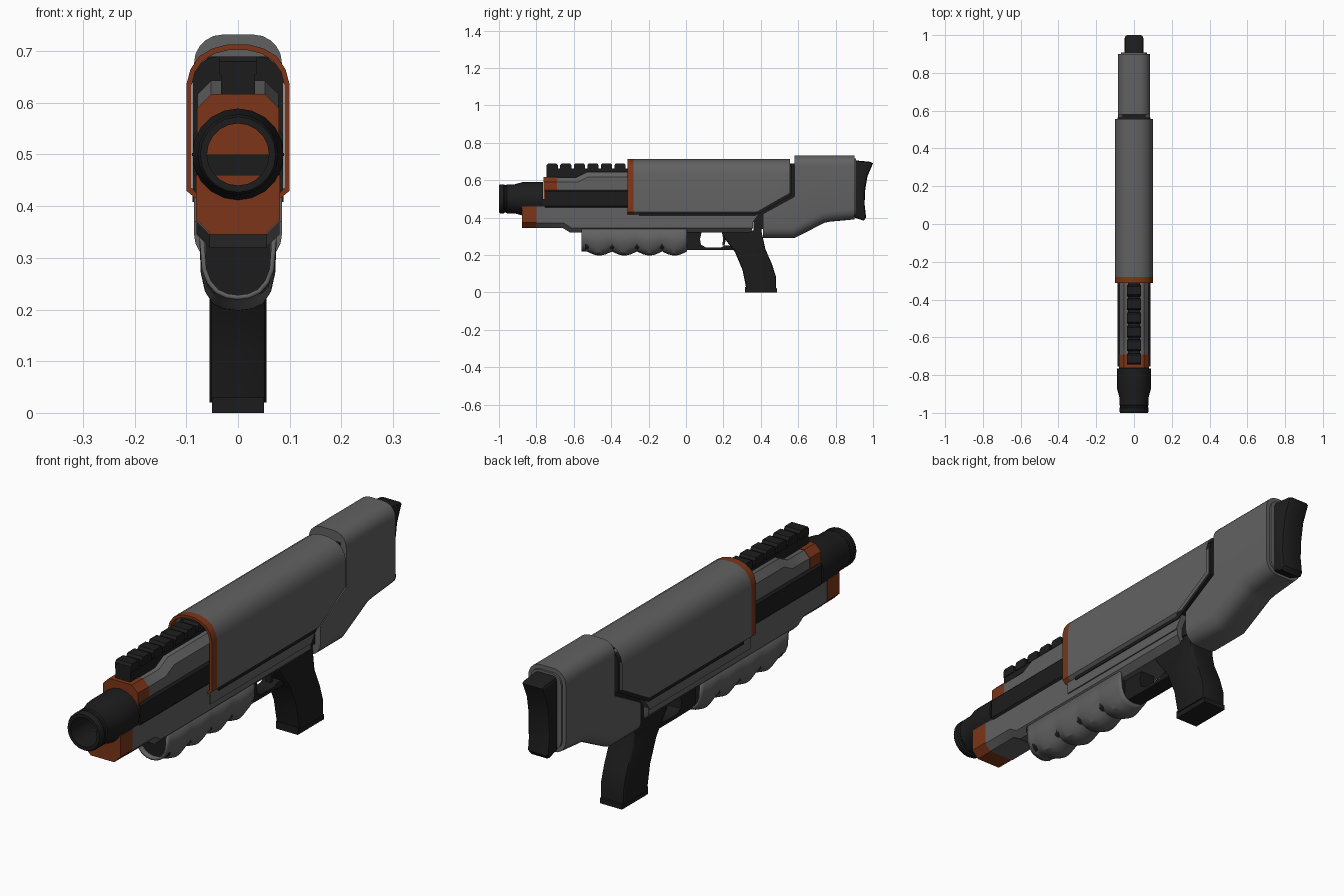
import bpy, bmesh, math
from mathutils import Vector

if "Cube" in bpy.data.objects:
    bpy.data.objects.remove(bpy.data.objects["Cube"])


def material(name, rgb):
    m = bpy.data.materials.new(name)
    m.diffuse_color = (*rgb, 1)
    m.use_nodes = True
    m.node_tree.nodes["Principled BSDF"].inputs["Base Color"].default_value = m.diffuse_color
    return m


GREY = material("dark_grey", (0.12, 0.12, 0.12))
BLACK = material("black", (0.012, 0.012, 0.012))
ORANGE = material("orange", (0.2, 0.036, 0.009))


def finish(name, bm, mat):
    bmesh.ops.recalc_face_normals(bm, faces=bm.faces[:])
    me = bpy.data.meshes.new(name)
    bm.to_mesh(me)
    bm.free()
    ob = bpy.data.objects.new(name, me)
    bpy.context.collection.objects.link(ob)
    me.materials.append(mat)
    bpy.ops.object.select_all(action='DESELECT')
    ob.select_set(True)
    bpy.context.view_layer.objects.active = ob
    bpy.ops.object.shade_smooth_by_angle(angle=math.radians(32))
    return ob


def bridge(bm, a, b):
    n = len(a)
    for i in range(n):
        bm.faces.new((a[i], a[(i + 1) % n], b[(i + 1) % n], b[i]))


def plate(name, prof, hw, mat, rim=(), bevel=0.0, seg=1):
    """Side profile (y, z) extruded across x; listed rim edges are bevelled on both sides."""
    bm = bmesh.new()
    left, right = [[bm.verts.new((x, y, z)) for y, z in prof] for x in (-hw, hw)]
    bm.faces.new(left)
    bm.faces.new(right)
    bridge(bm, left, right)
    n = len(prof)
    edges = [bm.edges.get((s[i], s[(i + 1) % n])) for s in (left, right) for i in rim]
    if edges:
        bmesh.ops.recalc_face_normals(bm, faces=bm.faces[:])
        bmesh.ops.bevel(bm, geom=edges, offset=bevel, segments=seg, profile=0.5,
                        affect='EDGES', clamp_overlap=True)
    return finish(name, bm, mat)


def arch(name, half, y0, y1, mat, cut=None):
    """Mirrored cross-section (x, z) extruded along y, optionally trimmed by a plane."""
    outer, inner = half
    ring = outer + [(-x, z) for x, z in reversed(outer)]
    ring += [(-x, z) for x, z in inner] + [(x, z) for x, z in reversed(inner)]
    bm = bmesh.new()
    a, b = [[bm.verts.new((x, y, z)) for x, z in ring] for y in (y0, y1)]
    bm.faces.new(a)
    bm.faces.new(b)
    bridge(bm, a, b)
    if cut:
        res = bmesh.ops.bisect_plane(bm, geom=bm.verts[:] + bm.edges[:] + bm.faces[:],
                                     plane_co=cut[0], plane_no=cut[1], clear_outer=True)
        bmesh.ops.holes_fill(bm, edges=[e for e in res['geom_cut']
                                        if isinstance(e, bmesh.types.BMEdge)])
    return finish(name, bm, mat)


# Upper shell with orange front band
outer = [(.082, .415), (.1, .43), (.1, .635), (.092, .665), (.075, .69), (.05, .705), (.02, .713)]
# inner runs from the left-hand bottom of the ring, so it is listed bottom to top
inner = [(.078, .422), (.09, .436), (.09, .633), (.083, .66), (.068, .681), (.046, .695), (.018, .702)]
slope = (Vector((0, .36, .418)), Vector((0, .12, -.21)))
arch("upper_shell", (outer, inner), -.28, .557, GREY, slope)
arch("front_band", (outer, inner), -.312, -.28, ORANGE)

# Black core inside the shell and the neck into the stock
plate("inner_core", [(-.25, .408), (.37, .408), (.565, .52), (.565, .69), (-.25, .69)],
      .0885, BLACK, (3,), .05, 4)
plate("stock_neck", [(.36, .34), (.46, .34), (.64, .5), (.64, .69), (.5, .69), (.36, .42)],
      .06, BLACK)

# Stock and butt pad
plate("stock", [(.412, .29), (.58, .29), (.74, .372), (.77, .378), (.9, .39), (.9, .732), (.58, .732),
                (.58, .512), (.412, .42)], .085, GREY, (0, 1, 2, 3, 5), .055, 5)
plate("butt_plate", [(.89, .405), (.908, .405), (.908, .715), (.89, .715)], .07, GREY,
      (0, 2), .04, 3)
plate("butt_pad", [(.90, .40), (.95, .383), (.963, .4), (.955, .47), (.957, .54), (.97, .62),
                   (1.0, .69), (.985, .698), (.90, .706)], .05, BLACK,
      (0, 1, 2, 3, 4, 5, 6, 7), .022, 2)

# Lower receiver and its orange nose
plate("lower_receiver", [(-.8, .345), (-.66, .345), (-.62, .32), (.345, .32), (.358, .345),
                         (.358, .42), (-.25, .46), (-.8, .46)], .08, GREY, (0, 1, 2), .026)
plate("receiver_rail", [(-.3, .37), (.355, .37), (.39, .42), (-.3, .42)], .085, GREY)
plate("lower_nose", [(-.878, .345), (-.8, .345), (-.8, .46), (-.878, .46)], .081, ORANGE,
      (0,), .028)

# Barrel block, upper rib and its orange tip
plate("barrel_block", [(-.755, .45), (-.24, .45), (-.24, .55), (-.755, .55)], .087, BLACK,
      (0, 2), .012)
plate("barrel_underside", [(-.86, .455), (-.75, .455), (-.75, .5), (-.86, .5)], .08, BLACK)
plate("upper_rib", [(-.69, .5), (-.24, .5), (-.24, .643), (-.53, .643), (-.585, .615),
                    (-.69, .615)], .078, GREY, (2, 3, 4), .026)
plate("upper_tip", [(-.762, .5), (-.69, .5), (-.69, .617), (-.762, .617)], .079, ORANGE,
      (2,), .027)

# Hollow muzzle, turned around the y axis
bm = bmesh.new()
turned = [(.06, -1), (.073, -1), (.078, -.992), (.078, -.975), (.074, -.97), (.074, -.962),
          (.078, -.957), (.078, -.915), (.089, -.875), (.089, -.765), (.06, -.765)]
SIDES = 20
rings = []
for k in range(SIDES):
    t = 2 * math.pi * k / SIDES
    rings.append([bm.verts.new((r * math.cos(t), y, .5 + r * math.sin(t))) for r, y in turned])
for k in range(SIDES):
    bridge(bm, rings[k], rings[(k + 1) % SIDES])
finish("muzzle", bm, BLACK)

# Toothed top rail
plate("rail_base", [(-.745, .6), (-.25, .6), (-.25, .662), (-.745, .662)], .033, BLACK)
for i in range(7):
    y = -.745 + .0725 * i
    plate(f"rail_tooth_{i + 1}", [(y, .655), (y + .06, .655), (y + .06, .68), (y + .052, .69),
                                  (y + .008, .69), (y, .68)], .036, BLACK)

# Scalloped pump grip: lofted open channel given thickness
bm = bmesh.new()
half = [(.075, .345), (.072, .27), (.064, .235), (.048, .21), (.025, .2), (0, .197)]
section = half + [(-x, z) for x, z in reversed(half[:-1])]
prev = None
STEPS = 34
for k in range(STEPS + 1):
    y = -.56 + .565 * k / STEPS
    lift = .022 * (1 - abs(math.sin(math.pi * (y + .53) / .134)))
    if y < -.53:
        lift = .022
    row = []
    for x, z in section:
        w = min(1, max(0, (.30 - z) / .09))
        row.append(bm.verts.new((x * (1 - .09 * w * lift / .022), y, z + lift * w)))
    if prev:
        for a in range(len(row) - 1):
            bm.faces.new((prev[a], prev[a + 1], row[a + 1], row[a]))
    prev = row
pump = finish("pump_grip", bm, GREY)
thick = pump.modifiers.new("thickness", 'SOLIDIFY')
thick.thickness = .009
thick.offset = -1
plate("pump_core", [(-.54, .228), (-.015, .228), (-.015, .34), (-.54, .34)], .063, BLACK,
      (0,), .03, 3)

# Trigger guard and trigger
plate("trigger_guard", [(-.02, .228), (.1, .226), (.28, .226), (.26, .25), (.205, .25), (.19, .241),
                        (.105, .241), (.08, .255), (.075, .285), (.085, .33), (-.02, .33)],
      .032, BLACK)
plate("trigger", [(.195, .25), (.205, .25), (.225, .33), (.19, .33), (.198, .29)], .012, BLACK)

# Pistol grip and its base cap
plate("pistol_grip", [(.262, .215), (.302, .12), (.322, .02), (.482, .02), (.482, .08), (.46, .15),
                      (.425, .23), (.405, .32), (.40, .42), (.36, .42), (.36, .33), (.19, .33),
                      (.205, .29)], .055, BLACK, (12, 0, 1, 3, 4, 5, 6), .018, 2)
plate("grip_base", [(.316, 0), (.486, 0), (.486, .02), (.47, .03), (.316, .03)], .05, BLACK)
